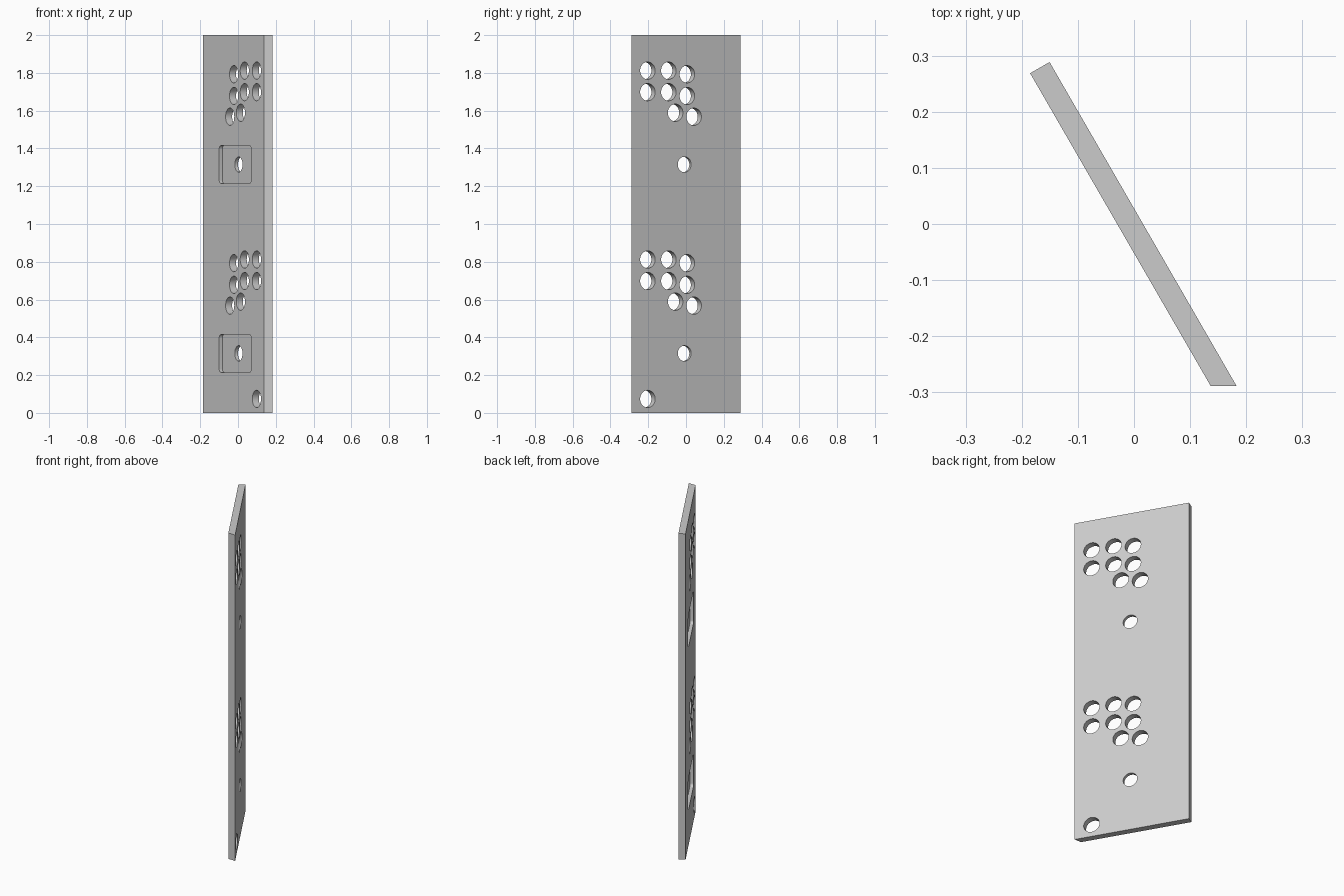
import bpy, bmesh, math
from mathutils import Matrix

cube = bpy.data.objects.get("Cube")
if cube:
    bpy.data.objects.remove(cube, do_unlink=True)

THICK = 0.04
WIDTH = 0.667
POCKET_DEPTH = 0.02
HOLE_R, SMALL_R = 0.046, 0.041
SIDE = math.cos(math.radians(30))

grey = bpy.data.materials.new("light_grey")
grey.use_nodes = True
colour = (0.6, 0.6, 0.6, 1)
grey.diffuse_color = colour
grey.node_tree.nodes["Principled BSDF"].inputs["Base Color"].default_value = colour

# Local axes: x runs along the panel, y through its thickness, z is up
PLACE = Matrix.Translation((0.183, -0.289, 0)) @ Matrix.Rotation(math.radians(120), 4, "Z")


def prism(bm, points, direction):
    """Extrude a closed outline along a direction."""
    face = bm.faces.new([bm.verts.new(p) for p in points])
    new = bmesh.ops.extrude_face_region(bm, geom=[face])["geom"]
    verts = [v for v in new if isinstance(v, bmesh.types.BMVert)]
    bmesh.ops.translate(bm, verts=verts, vec=direction)


def finish(bm, name):
    bmesh.ops.recalc_face_normals(bm, faces=bm.faces)
    mesh = bpy.data.meshes.new(name)
    bm.to_mesh(mesh)
    bm.free()
    mesh.materials.append(grey)
    obj = bpy.data.objects.new(name, mesh)
    obj.matrix_world = PLACE
    bpy.context.collection.objects.link(obj)
    return obj


def hole(bm, y, z, radius, segments=40):
    u = (y + 0.289) / SIDE
    ring = [(u + radius * math.cos(a), -0.05, z + radius * math.sin(a))
            for a in (2 * math.pi * i / segments for i in range(segments))]
    prism(bm, ring, (0, 0.15, 0))


def pocket(bm, u, z, half_w=0.169, half_h=0.1, r=0.018, steps=6):
    outline = []
    for quarter, (sx, sz) in enumerate([(1, 1), (-1, 1), (-1, -1), (1, -1)]):
        for i in range(steps + 1):
            a = math.pi / 2 * (quarter + i / steps)
            outline.append((u + sx * (half_w - r) + r * math.cos(a),
                            THICK - POCKET_DEPTH,
                            z + sz * (half_h - r) + r * math.sin(a)))
    prism(bm, outline, (0, 0.1, 0))


# Panel with one mitred edge
bm = bmesh.new()
prism(bm, [(0, 0, 0), (WIDTH, 0, 0), (WIDTH, THICK, 0), (0.023, THICK, 0)], (0, 0, 2))
panel = finish(bm, "panel")

# Rounded pockets and through holes, repeated in two groups
pockets, holes = bmesh.new(), bmesh.new()
GROUP = [(-0.203, 0.812), (-0.203, 0.698), (-0.092, 0.812), (-0.092, 0.698),
         (0.006, 0.793), (0.006, 0.678), (-0.056, 0.589), (0.042, 0.568)]
for base in (0, 1):
    pocket(pockets, 0.327, base + 0.315)
    hole(holes, -0.008, base + 0.315, SMALL_R)
    for y, z in GROUP:
        hole(holes, y, base + z, HOLE_R)
hole(holes, -0.203, 0.074, HOLE_R)

# Cut the panel, then drop the cutters
bpy.context.view_layer.objects.active = panel
for cutter in (finish(pockets, "pocket_cutter"), finish(holes, "hole_cutter")):
    cutter.hide_render = True
    mod = panel.modifiers.new(cutter.name, "BOOLEAN")
    mod.operation = "DIFFERENCE"
    mod.solver = "EXACT"
    mod.object = cutter
    bpy.context.view_layer.update()
    bpy.ops.object.modifier_apply(modifier=mod.name)
    bpy.data.objects.remove(cutter, do_unlink=True)

bpy.ops.object.select_all(action="DESELECT")
panel.select_set(True)
bpy.ops.object.shade_smooth_by_angle(angle=math.radians(30))
